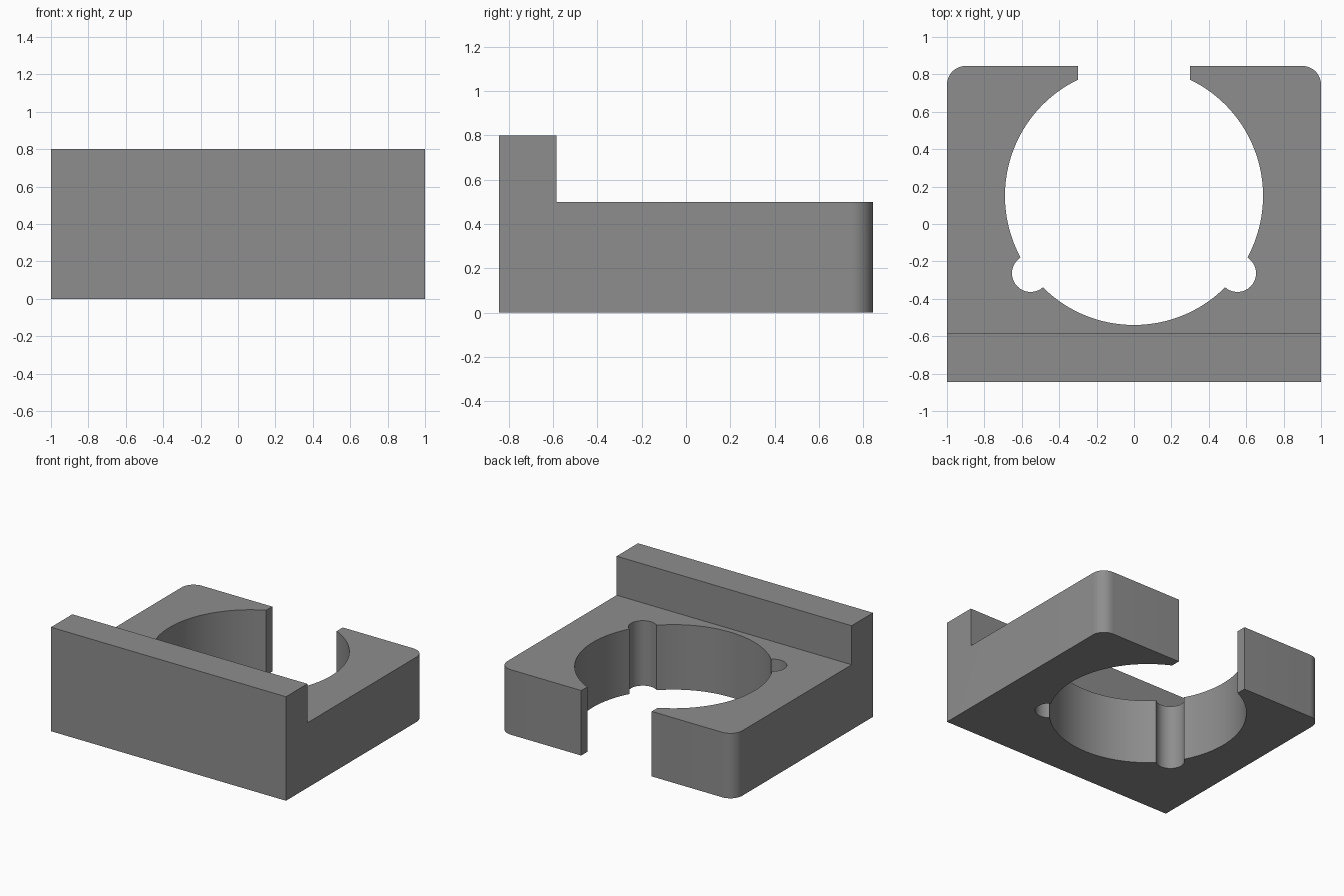
import bpy, bmesh, math

if "Cube" in bpy.data.objects:
    bpy.data.objects.remove(bpy.data.objects["Cube"])

CY, R = 0.15, 0.69          # bore centre (y) and radius
NR, NA = 0.10, -36.8        # relief notch radius and its angle on the bore
HALF_Y, STEP_Y = 0.845, -0.585
LOW, HIGH = 0.5, 0.8


def arc(cx, cy, r, a0, a1, n):
    angles = [math.radians(a0 + (a1 - a0) * i / n) for i in range(n + 1)]
    return [(cx + r * math.cos(a), cy + r * math.sin(a)) for a in angles]


# Right half of the outline: bore, relief notch, bore up to the mouth, rounded corner
half = 2 * math.degrees(math.asin(NR / 2 / R))
nx, ny = R * math.cos(math.radians(NA)), CY + R * math.sin(math.radians(NA))
mouth = math.degrees(math.acos(0.3 / R))
right = arc(0, CY, R, -90, NA - half, 20)
right += arc(nx, ny, NR, NA - 90 - half / 2, NA + 90 + half / 2, 20)[1:-1]
right += arc(0, CY, R, NA + half, mouth, 40)
right += [(0.3, HALF_Y)] + arc(0.9, HALF_Y - 0.1, 0.1, 90, 0, 10) + [(1, -HALF_Y)]
outline = right + [(-x, y) for x, y in reversed(right[1:])]

# Clamp plate, raised from the outline
bm = bmesh.new()
base = bm.faces.new([bm.verts.new((x, y, 0)) for x, y in outline])
ext = bmesh.ops.extrude_face_region(bm, geom=[base], use_keep_orig=True)
bmesh.ops.translate(bm, vec=(0, 0, LOW),
                    verts=[v for v in ext["geom"] if isinstance(v, bmesh.types.BMVert)])
bmesh.ops.recalc_face_normals(bm, faces=bm.faces)

# Front lip, pulled up from the strip of the top ahead of the step
bmesh.ops.bisect_plane(bm, geom=bm.verts[:] + bm.edges[:] + bm.faces[:],
                       plane_co=(0, STEP_Y, 0), plane_no=(0, 1, 0))
strip = [f for f in bm.faces if f.normal.z > 0.9 and f.calc_center_median().y < STEP_Y]
ext = bmesh.ops.extrude_face_region(bm, geom=strip)
bmesh.ops.translate(bm, vec=(0, 0, HIGH - LOW),
                    verts=[v for v in ext["geom"] if isinstance(v, bmesh.types.BMVert)])
bmesh.ops.recalc_face_normals(bm, faces=bm.faces)
bmesh.ops.dissolve_limit(bm, angle_limit=0.002, verts=bm.verts[:], edges=bm.edges[:])

mesh = bpy.data.meshes.new("clamp_bracket")
bm.to_mesh(mesh)
bm.free()
bracket = bpy.data.objects.new("clamp_bracket", mesh)
bpy.context.collection.objects.link(bracket)

grey = bpy.data.materials.new("plain_grey")
grey.diffuse_color = (0.27, 0.27, 0.27, 1)
grey.use_nodes = True
grey.node_tree.nodes["Principled BSDF"].inputs["Base Color"].default_value = grey.diffuse_color
mesh.materials.append(grey)

# Smooth curves, sharp corners
bpy.context.view_layer.objects.active = bracket
bracket.select_set(True)
bpy.ops.object.shade_smooth_by_angle(angle=math.radians(30))
